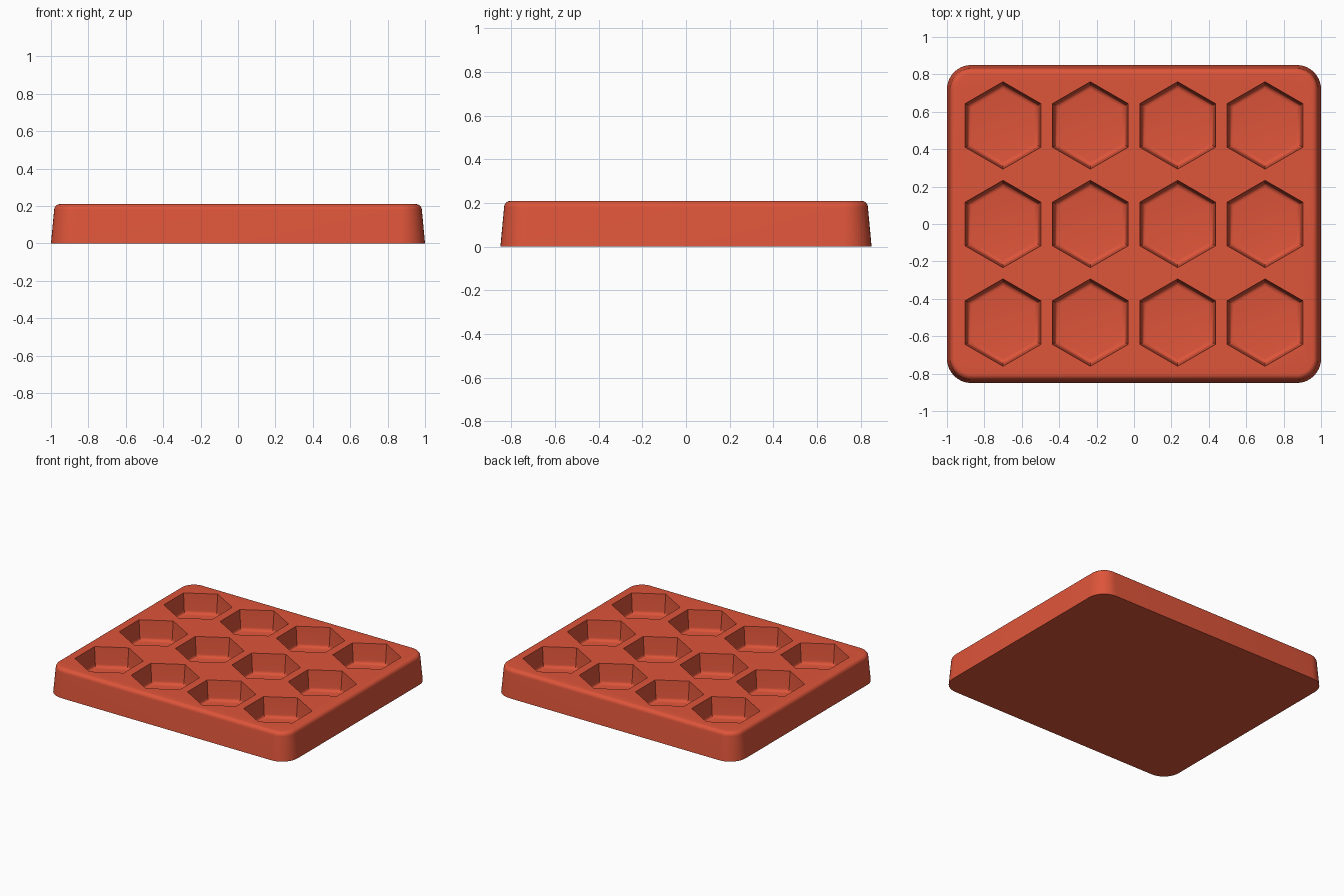
import bpy, bmesh, math

cube = bpy.data.objects.get("Cube")
if cube:
    bpy.data.objects.remove(cube, do_unlink=True)

HEIGHT, FLOOR = 0.21, 0.06

# Terracotta red for the whole tray
red = bpy.data.materials.new("terracotta_red")
red.use_nodes = True
color = (0.73, 0.09, 0.042, 1)
red.diffuse_color = color
red.node_tree.nodes["Principled BSDF"].inputs["Base Color"].default_value = color


def arc(cx, cy, r, start, end, steps):
    angles = [math.radians(start + (end - start) * i / steps) for i in range(steps + 1)]
    return [(cx + r * math.cos(a), cy + r * math.sin(a)) for a in angles]


def rounded_rect(hx, hy, r):
    points = []
    for sx, sy, start in ((1, 1, 0), (-1, 1, 90), (-1, -1, 180), (1, -1, 270)):
        points += arc(sx * (hx - r), sy * (hy - r), r, start, start + 90, 10)
    return points


def hexagon(cx, cy, apothem):
    r = apothem / math.cos(math.pi / 6)
    return arc(cx, cy, r, 30, 330, 5)


def loft(bm, sections):
    """Closed solid through a stack of (outline, z) sections."""
    rings = [[bm.verts.new((x, y, z)) for x, y in outline] for outline, z in sections]
    for low, high in zip(rings, rings[1:]):
        for i in range(len(low)):
            j = (i + 1) % len(low)
            bm.faces.new((low[i], low[j], high[j], high[i]))
    bm.faces.new(rings[0][::-1])
    bm.faces.new(rings[-1])


def make_object(name, bm):
    mesh = bpy.data.meshes.new(name)
    bmesh.ops.recalc_face_normals(bm, faces=bm.faces)
    bm.to_mesh(mesh)
    bm.free()
    mesh.materials.append(red)
    obj = bpy.data.objects.new(name, mesh)
    bpy.context.collection.objects.link(obj)
    return obj


# Tray body: drafted sides with a rounded top rim
FILLET, DRAFT = 0.03, 0.017
profile = [(0, 0)]
profile += [(DRAFT + FILLET - c, z) for c, z in arc(0, HEIGHT - FILLET, FILLET, 0, 90, 6)]
bm = bmesh.new()
loft(bm, [(rounded_rect(1 - d, 0.85 - d, 0.13 - d), z) for d, z in profile])
tray = make_object("tray", bm)

# Hexagonal pockets: slightly drafted walls and a rounded floor edge
ROUND = 0.025
wall = 0.192
pocket = [(wall - ROUND + c, z) for c, z in arc(0, FLOOR + ROUND, ROUND, 270, 360, 5)]
pocket += [(0.202, HEIGHT), (0.203, HEIGHT + 0.02)]
bm = bmesh.new()
for column in range(4):
    for row in range(3):
        cx, cy = (column - 1.5) * 0.467, (row - 1) * 0.527
        loft(bm, [(hexagon(cx, cy, a), z) for a, z in pocket])
cutter = make_object("pocket_cutter", bm)
cutter.hide_render = True

# Cut the pockets, then drop the cutter
cut = tray.modifiers.new("pockets", 'BOOLEAN')
cut.operation = 'DIFFERENCE'
cut.solver = 'EXACT'
cut.object = cutter
bpy.ops.object.select_all(action='DESELECT')
tray.select_set(True)
bpy.context.view_layer.objects.active = tray
bpy.ops.object.modifier_apply(modifier=cut.name)
bpy.data.objects.remove(cutter, do_unlink=True)
bpy.ops.object.shade_smooth_by_angle(angle=math.radians(35))
